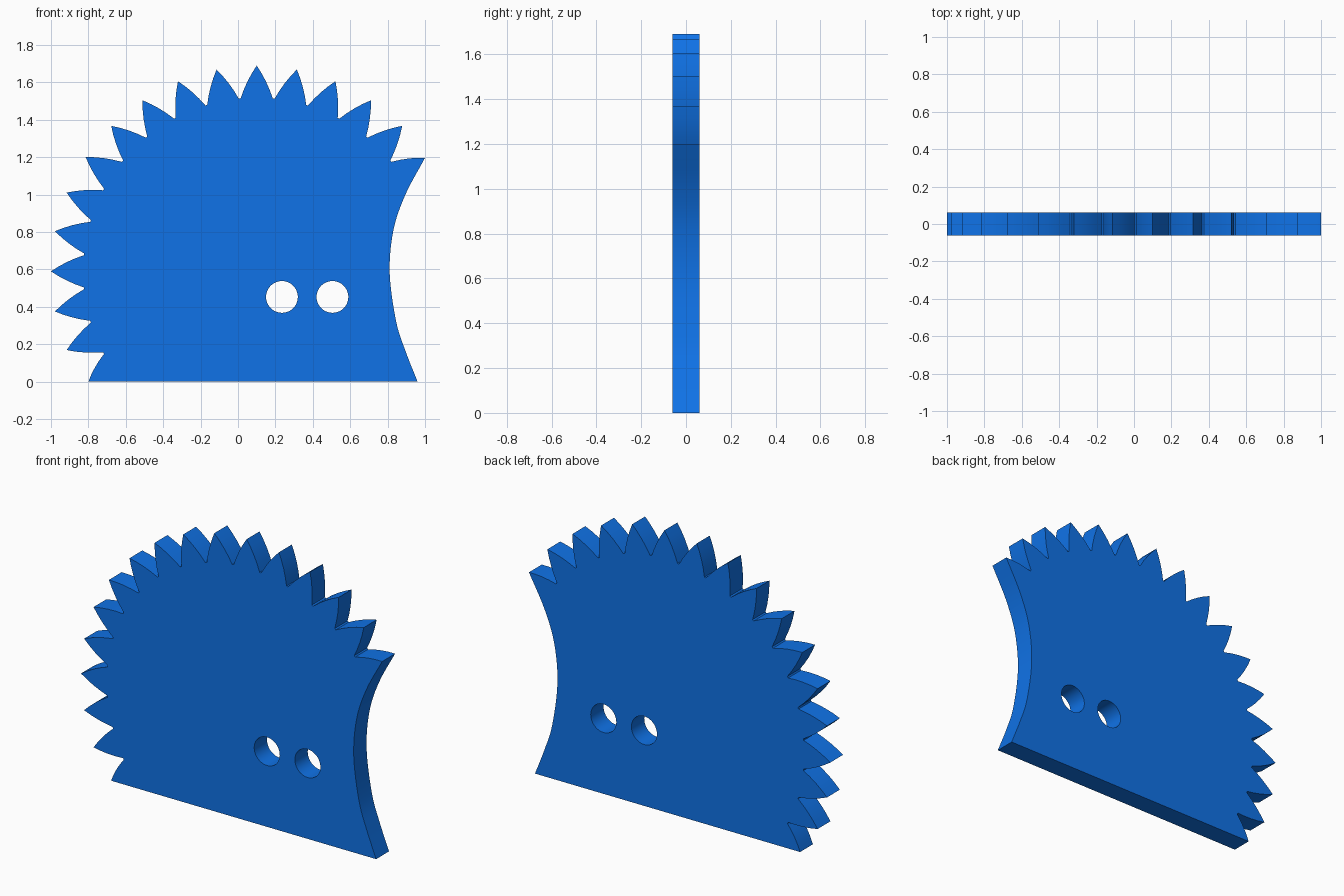
import bpy, bmesh, math
from mathutils import Vector

if "Cube" in bpy.data.objects:
    bpy.data.objects.remove(bpy.data.objects["Cube"])

CX, CZ = 0.10, 0.59          # centre of the toothed rim
TIP_R, ROOT_R = 1.10, 0.928
PITCH = math.radians(11.25)
HALF_T = 0.061


def polar(r, a):
    return Vector((CX + r * math.cos(a), CZ + r * math.sin(a)))


def bowed(a, b, bulge=0.007, n=4):
    """Points from a to b (b excluded), bowed out from the tooth's middle."""
    d = b - a
    side = Vector((d.y, -d.x)).normalized()
    return [a + d * (i / n) + side * bulge * 4 * (i / n) * (1 - i / n) for i in range(n)]


def smooth_path(pts, n=6):
    """Catmull-Rom curve through the points."""
    p = [Vector(q) for q in pts]
    p = [2 * p[0] - p[1]] + p + [2 * p[-1] - p[-2]]
    out = []
    for a, b, c, d in zip(p, p[1:], p[2:], p[3:]):
        for i in range(n):
            t = i / n
            out.append(0.5 * (2 * b + (c - a) * t + (2 * a - 5 * b + 4 * c - d) * t * t
                              + (3 * b - a - 3 * c + d) * t ** 3))
    return out + [p[-2]]


# Concave right edge, from the bottom corner up to the last tooth
outline = smooth_path([(0.96, 0), (0.897, 0.16), (0.846, 0.32), (0.811, 0.58),
                       (0.831, 0.81), (0.895, 1.0), (1.0, 1.197)])

# Sixteen tooth gaps running anticlockwise around the rim
gap = math.radians(0.3)
for k in range(3, 19):
    tip0, tip1 = polar(TIP_R, k * PITCH), polar(TIP_R, (k + 1) * PITCH)
    mid = (k + 0.5) * PITCH
    r0, r1 = polar(ROOT_R, mid - gap), polar(ROOT_R, mid + gap)
    if k == 3:
        tip0 = Vector((1.0, 1.197))
    if k == 18:
        tip1 = Vector((-0.80, 0.0))
    flank = bowed(tip0, r0)
    outline += (flank[1:] if k == 3 else flank) + [r0] + bowed(r1, tip1)
outline.append(Vector((-0.80, 0.0)))


def ring(cx, cz, r, n=40):
    return [Vector((cx + r * math.cos(2 * math.pi * i / n),
                    cz + r * math.sin(2 * math.pi * i / n))) for i in range(n)]


# Filled profile with two round holes, extruded to plate thickness
curve = bpy.data.curves.new("toothed_plate", 'CURVE')
curve.dimensions = '2D'
curve.fill_mode = 'BOTH'
curve.extrude = HALF_T
for loop in (outline, ring(0.235, 0.453, 0.085), ring(0.505, 0.453, 0.085)):
    s = curve.splines.new('POLY')
    s.points.add(len(loop) - 1)
    for pt, v in zip(s.points, loop):
        pt.co = (v.x, v.y, 0, 1)
    s.use_cyclic_u = True

plate = bpy.data.objects.new("toothed_plate", curve)
bpy.context.collection.objects.link(plate)
plate.rotation_euler = (math.pi / 2, 0, 0)
bpy.context.view_layer.objects.active = plate
plate.select_set(True)
bpy.ops.object.convert(target='MESH')
plate = bpy.context.object
bpy.ops.object.transform_apply(location=False, rotation=True, scale=False)

# Weld the caps to the rim
bm = bmesh.new()
bm.from_mesh(plate.data)
bmesh.ops.remove_doubles(bm, verts=bm.verts, dist=0.0005)
bmesh.ops.recalc_face_normals(bm, faces=bm.faces)
bm.to_mesh(plate.data)
bm.free()
bpy.ops.object.shade_smooth_by_angle(angle=math.radians(30))

# Blue finish
blue = bpy.data.materials.new("blue")
blue.diffuse_color = (0.005, 0.17, 0.8, 1)
blue.use_nodes = True
blue.node_tree.nodes["Principled BSDF"].inputs["Base Color"].default_value = blue.diffuse_color
plate.data.materials.clear()
plate.data.materials.append(blue)
